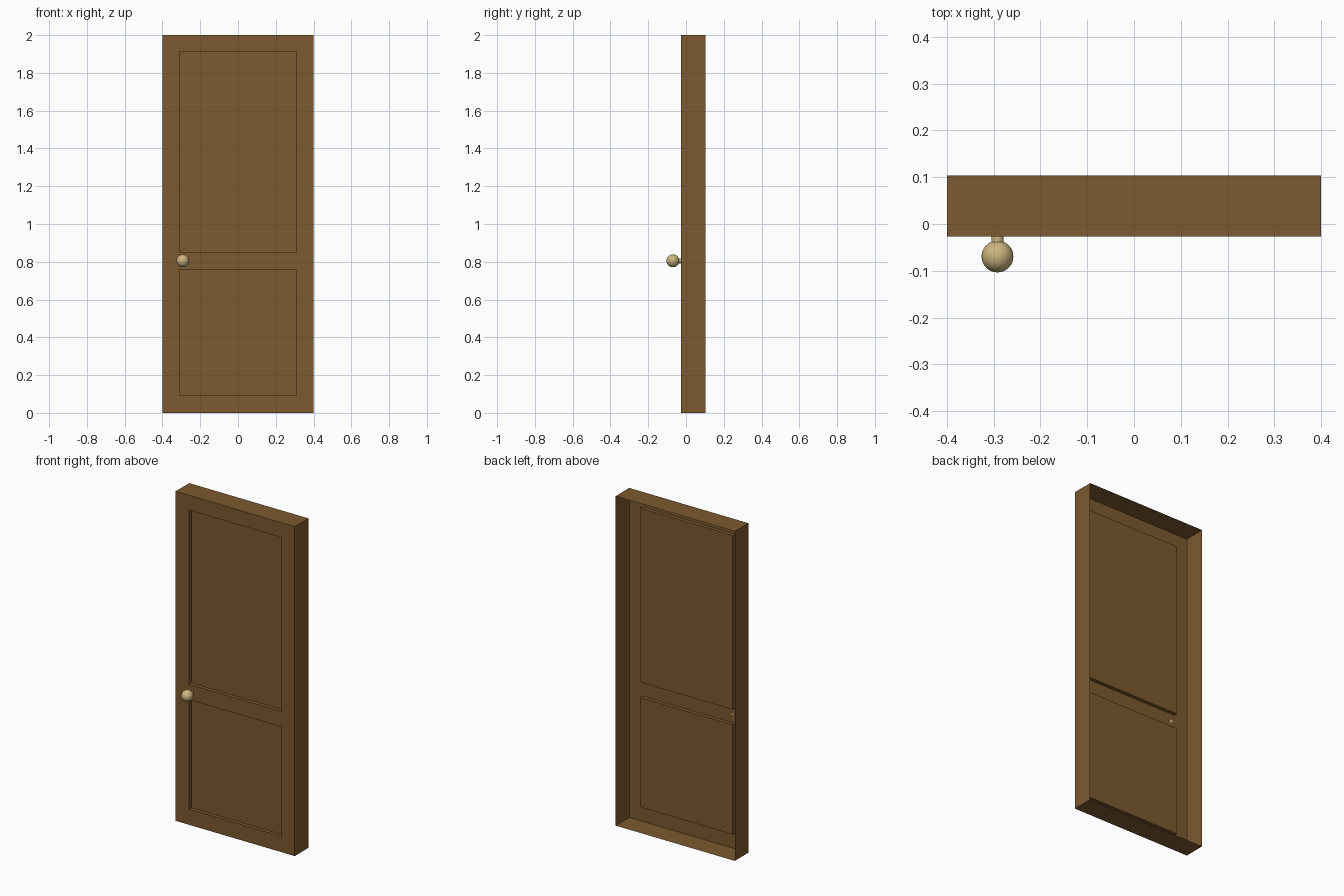
import bpy, bmesh, math
from mathutils import Vector, Matrix

if "Cube" in bpy.data.objects:
    bpy.data.objects.remove(bpy.data.objects["Cube"])

HALF_W, HEIGHT = 0.4, 2.0
FRONT, BACK = -0.027, 0.1035
RECESS = 0.022


def material(name, rgb):
    m = bpy.data.materials.new(name)
    m.diffuse_color = (*rgb, 1)
    m.use_nodes = True
    m.node_tree.nodes["Principled BSDF"].inputs["Base Color"].default_value = m.diffuse_color
    return m


def make_object(name, bm, mat):
    me = bpy.data.meshes.new(name)
    bm.to_mesh(me)
    bm.free()
    me.materials.append(mat)
    ob = bpy.data.objects.new(name, me)
    bpy.context.collection.objects.link(ob)
    return ob


wood = material("brown wood", (0.205, 0.102, 0.028))
brass = material("pale brass", (0.60, 0.46, 0.21))

# Door: a shell open at the back
bm = bmesh.new()
bmesh.ops.create_cube(bm, size=1, matrix=Matrix.Translation((0, (FRONT + BACK) / 2, HEIGHT / 2))
                      @ Matrix.Diagonal((2 * HALF_W, BACK - FRONT, HEIGHT, 1)))
bm.normal_update()
bmesh.ops.delete(bm, geom=[f for f in bm.faces if f.normal.y > 0.9], context='FACES')

# Cut the panel outlines into the front
cuts = [((x, 0, 0), (1, 0, 0)) for x in (-0.31, 0.31)]
cuts += [((0, 0, z), (0, 0, 1)) for z in (0.095, 0.76, 0.853, 1.91)]
for co, no in cuts:
    front = [f for f in bm.faces if f.normal.y < -0.9]
    geom = front + list({e for f in front for e in f.edges}) + list({v for f in front for v in f.verts})
    bmesh.ops.bisect_plane(bm, geom=geom, plane_co=co, plane_no=no)
    bm.normal_update()

# Sink the upper and lower panels
panels = []
for f in bm.faces:
    c = f.calc_center_median()
    if f.normal.y < -0.9 and abs(c.x) < 0.3 and (0.1 < c.z < 0.76 or 0.86 < c.z < 1.9):
        panels.append(f)
bmesh.ops.inset_individual(bm, faces=panels, thickness=0, depth=-RECESS)
make_object("door", bm, wood)

# Knob stem
KX, KZ, KR = -0.292, 0.805, 0.034
bm = bmesh.new()
bmesh.ops.create_cone(bm, cap_ends=True, segments=24, radius1=0.013, radius2=0.013, depth=0.014,
                      matrix=Matrix.Translation((KX, FRONT - 0.007, KZ)) @ Matrix.Rotation(math.pi / 2, 4, 'X'))
stem = make_object("knob_stem", bm, brass)

# Round knob
bm = bmesh.new()
bmesh.ops.create_uvsphere(bm, u_segments=32, v_segments=16, radius=KR,
                          matrix=Matrix.Translation((KX, -BACK + KR, KZ)) @ Matrix.Rotation(math.pi / 2, 4, 'X'))
knob = make_object("knob", bm, brass)

for ob in (stem, knob):
    bpy.ops.object.select_all(action='DESELECT')
    ob.select_set(True)
    bpy.context.view_layer.objects.active = ob
    bpy.ops.object.shade_smooth_by_angle(angle=math.radians(40))
